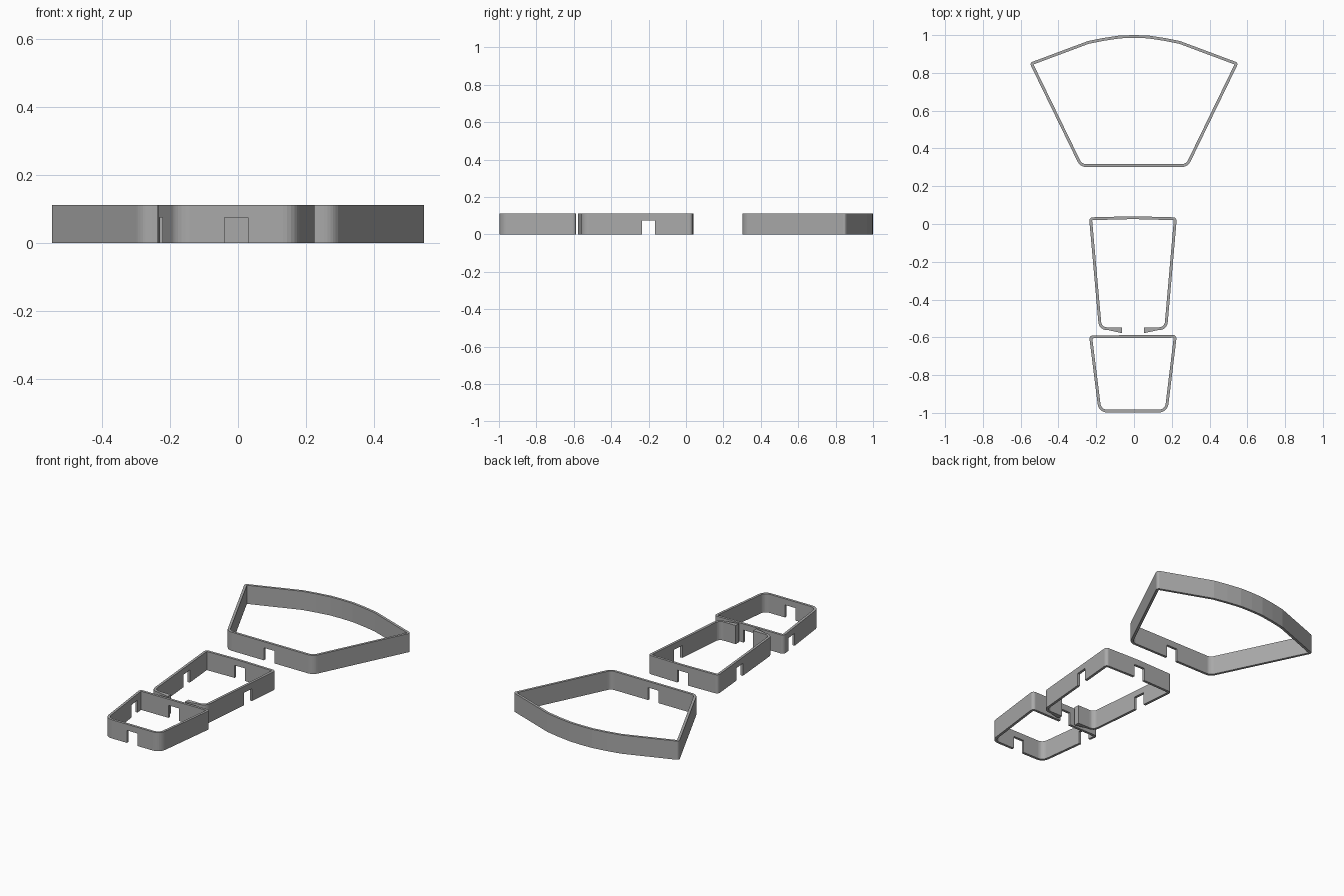
import bpy, bmesh, math
from mathutils import Vector

HEIGHT, WALL = 0.112, 0.015
NOTCH_W, NOTCH_H = 0.07, 0.075

cube = bpy.data.objects.get("Cube")
if cube:
    bpy.data.objects.remove(cube, do_unlink=True)

grey = bpy.data.materials.new("plain grey")
grey.use_nodes = True
colour = (0.4, 0.4, 0.4, 1)
grey.diffuse_color = colour
grey.node_tree.nodes["Principled BSDF"].inputs["Base Color"].default_value = colour


def make_object(name, bm):
    bmesh.ops.recalc_face_normals(bm, faces=bm.faces)
    mesh = bpy.data.meshes.new(name)
    bm.to_mesh(mesh)
    bm.free()
    mesh.materials.append(grey)
    obj = bpy.data.objects.new(name, mesh)
    bpy.context.collection.objects.link(obj)
    return obj


def rounded(corners, steps=6):
    """Counter-clockwise outline with each (x, y, radius) corner filleted."""
    out = []
    for i, (x, y, r) in enumerate(corners):
        p = Vector((x, y))
        if r == 0:
            out.append(p)
            continue
        a = (Vector(corners[i - 1][:2]) - p).normalized()
        b = (Vector(corners[(i + 1) % len(corners)][:2]) - p).normalized()
        half = a.angle(b) / 2
        centre = p + (a + b).normalized() * r / math.sin(half)
        start = p + a * r / math.tan(half) - centre
        sweep = math.pi - 2 * half
        for k in range(steps + 1):
            t = sweep * k / steps
            c, s = math.cos(t), math.sin(t)
            out.append(centre + Vector((start.x * c - start.y * s, start.x * s + start.y * c)))
    return out


def inset(points, d):
    out = []
    for i, p in enumerate(points):
        e1 = (p - points[i - 1]).normalized()
        e2 = (points[(i + 1) % len(points)] - p).normalized()
        n1, n2 = Vector((-e1.y, e1.x)), Vector((-e2.y, e2.x))
        out.append(p + (n1 + n2) * d / (1 + n1.dot(n2)))
    return out


def wall_ring(name, corners):
    outer = rounded(corners)
    inner = inset(outer, WALL)
    bm = bmesh.new()
    loops = [[bm.verts.new((p.x, p.y, z)) for p in pts]
             for pts, z in ((outer, 0), (outer, HEIGHT), (inner, HEIGHT), (inner, 0))]
    n = len(outer)
    for k in range(4):
        a, b = loops[k], loops[(k + 1) % 4]
        for i in range(n):
            j = (i + 1) % n
            bm.faces.new((a[i], a[j], b[j], b[i]))
    return make_object(name, bm)


def prism(name, pts, z0, z1):
    bm = bmesh.new()
    face = bm.faces.new([bm.verts.new((x, y, z0)) for x, y in pts])
    top = bmesh.ops.extrude_face_region(bm, geom=[face])["geom"]
    bmesh.ops.translate(bm, verts=[v for v in top if isinstance(v, bmesh.types.BMVert)],
                        vec=(0, 0, z1 - z0))
    return make_object(name, bm)


def cut(obj, x, y, sx, sy, top=NOTCH_H):
    """Cut a box-shaped opening rising from the floor."""
    pts = [(x - sx / 2, y - sy / 2), (x + sx / 2, y - sy / 2),
           (x + sx / 2, y + sy / 2), (x - sx / 2, y + sy / 2)]
    cutter = prism("cutter", pts, -0.05, top)
    cutter.hide_render = True
    mod = obj.modifiers.new("opening", "BOOLEAN")
    mod.operation, mod.solver, mod.object = "DIFFERENCE", "EXACT", cutter
    bpy.context.view_layer.objects.active = obj
    bpy.ops.object.modifier_apply(modifier=mod.name)
    bpy.data.objects.remove(cutter, do_unlink=True)


DOOR_X = -0.005

# Wide fan-shaped enclosure at the back, one door in its front wall
fan = wall_ring("fan_wall", [
    (-0.285, 0.302, 0.05), (0.285, 0.302, 0.05), (0.553, 0.853, 0.015),
    (0.245, 0.968, 0), (0.16, 0.985, 0), (0.075, 0.998, 0), (0, 1.0, 0),
    (-0.075, 0.998, 0), (-0.16, 0.985, 0), (-0.245, 0.968, 0), (-0.553, 0.853, 0.015)])
cut(fan, DOOR_X, 0.3, NOTCH_W, 0.08)

# Middle enclosure: doors at back and both sides, full-height gap at front
middle = wall_ring("middle_wall", [
    (-0.185, -0.562, 0.045), (0.175, -0.562, 0.045),
    (0.227, 0.035, 0.018), (DOOR_X, 0.041, 0), (-0.238, 0.035, 0.018)])
cut(middle, DOOR_X, 0.04, NOTCH_W, 0.08)
for x in (-0.22, 0.21):
    cut(middle, x, -0.2, 0.1, NOTCH_W)
cut(middle, DOOR_X, -0.56, 0.115, 0.08, HEIGHT + 0.05)

# Tapered jambs on either side of the front gap
for name, side in (("left_jamb", 1), ("right_jamb", -1)):
    prism(name, [(DOOR_X + side * dx, y) for dx, y in
                 ((0.0575, -0.55), (0.0575, -0.578), (0.14, -0.56), (0.14, -0.55))],
          0, HEIGHT)

# Small front enclosure: doors at front, back and right side
front = wall_ring("front_wall", [
    (-0.187, -0.998, 0.05), (0.177, -0.998, 0.05),
    (0.227, -0.587, 0.018), (-0.238, -0.59, 0.018)])
for y in (-0.99, -0.59):
    cut(front, DOOR_X, y, NOTCH_W, 0.08)
cut(front, -0.225, -0.68, 0.1, NOTCH_W)
